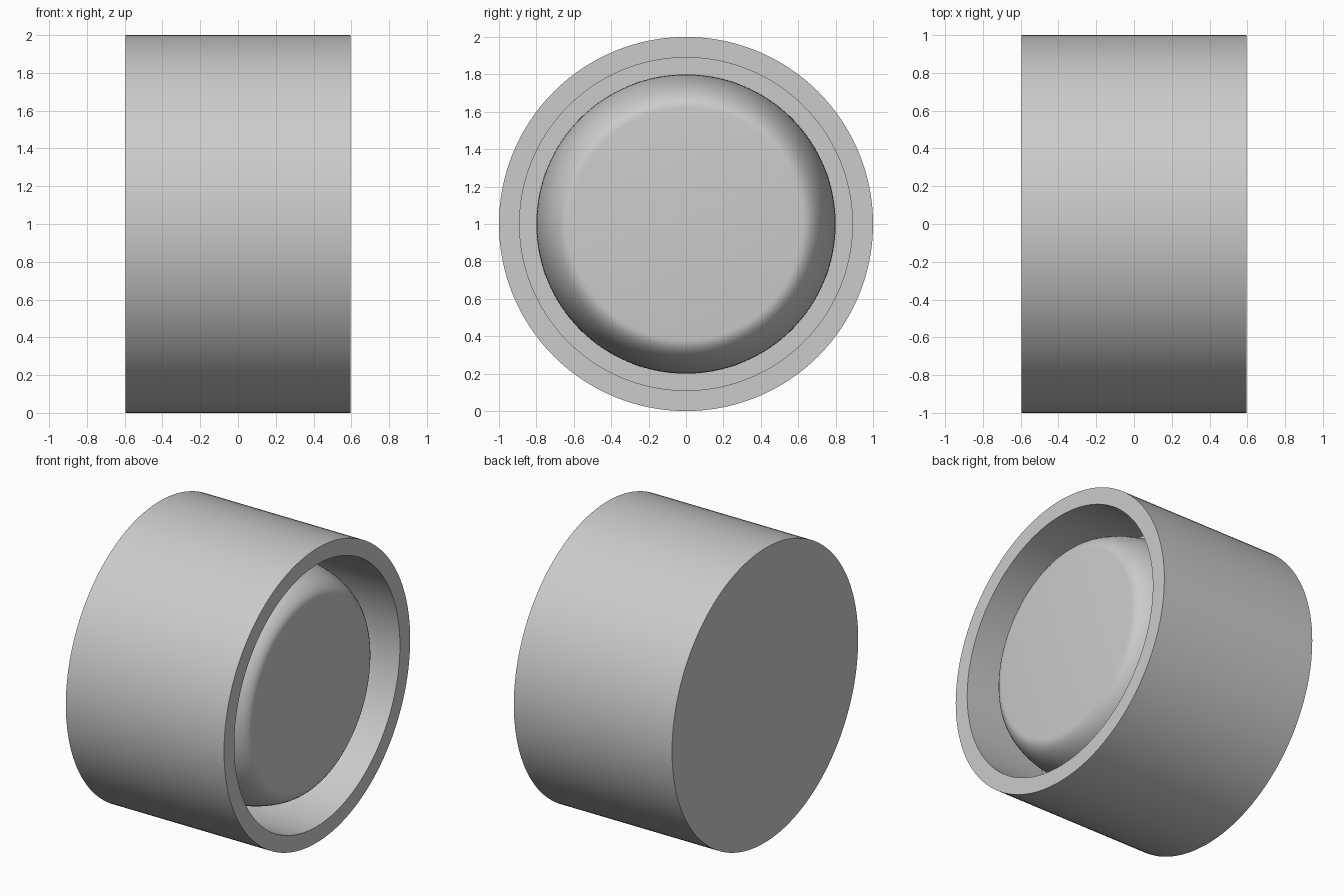
import bpy
import bmesh
import math

if "Cube" in bpy.data.objects:
    bpy.data.objects.remove(bpy.data.objects["Cube"])

SEGMENTS = 128

grey = bpy.data.materials.new("plain_grey")
grey.diffuse_color = (0.6, 0.6, 0.6, 1.0)
grey.use_nodes = True
grey.node_tree.nodes["Principled BSDF"].inputs["Base Color"].default_value = grey.diffuse_color


def revolve(name, profile):
    """Spin (radius, x) points around the x axis; radius 0 closes at a pole."""
    bm = bmesh.new()
    rings = []
    for r, x in profile:
        count = SEGMENTS if r > 0 else 1
        rings.append([bm.verts.new((x,
                                    r * math.cos(2 * math.pi * i / SEGMENTS),
                                    1 + r * math.sin(2 * math.pi * i / SEGMENTS)))
                      for i in range(count)])
    for a, b in zip(rings, rings[1:]):
        for i in range(SEGMENTS):
            j = (i + 1) % SEGMENTS
            corners = [a[i % len(a)], a[j % len(a)], b[j % len(b)], b[i % len(b)]]
            bm.faces.new(list(dict.fromkeys(corners)))
    bmesh.ops.recalc_face_normals(bm, faces=bm.faces)
    mesh = bpy.data.meshes.new(name)
    bm.to_mesh(mesh)
    bm.free()
    mesh.materials.append(grey)
    obj = bpy.data.objects.new(name, mesh)
    bpy.context.collection.objects.link(obj)
    bpy.ops.object.select_all(action='DESELECT')
    obj.select_set(True)
    bpy.context.view_layer.objects.active = obj
    bpy.ops.object.shade_smooth_by_angle(angle=math.radians(30))
    return obj


HALF, FLOOR, TOP = 0.595, 0.06, 0.545

# Outer cup: closed flat back, thin rim, straight bore down to a flat floor
revolve("outer_cup", [(0, -HALF), (1, -HALF), (1, HALF), (0.89, HALF),
                      (0.89, FLOOR), (0, FLOOR)])

# Inner plug: flat disc with a rounded shoulder falling steeply to the floor
FLAT_R, BASE_R, DROP, STEPS = 0.62, 0.80, 0.47, 16
shoulder = []
for k in range(STEPS + 1):
    t = math.pi / 2 * k / STEPS
    shoulder.append((FLAT_R + (BASE_R - FLAT_R) * math.sin(t),
                     TOP - DROP * (1 - math.cos(t))))
revolve("inner_plug", [(0, TOP)] + shoulder + [(BASE_R, FLOOR - 0.01), (0, FLOOR - 0.01)])
